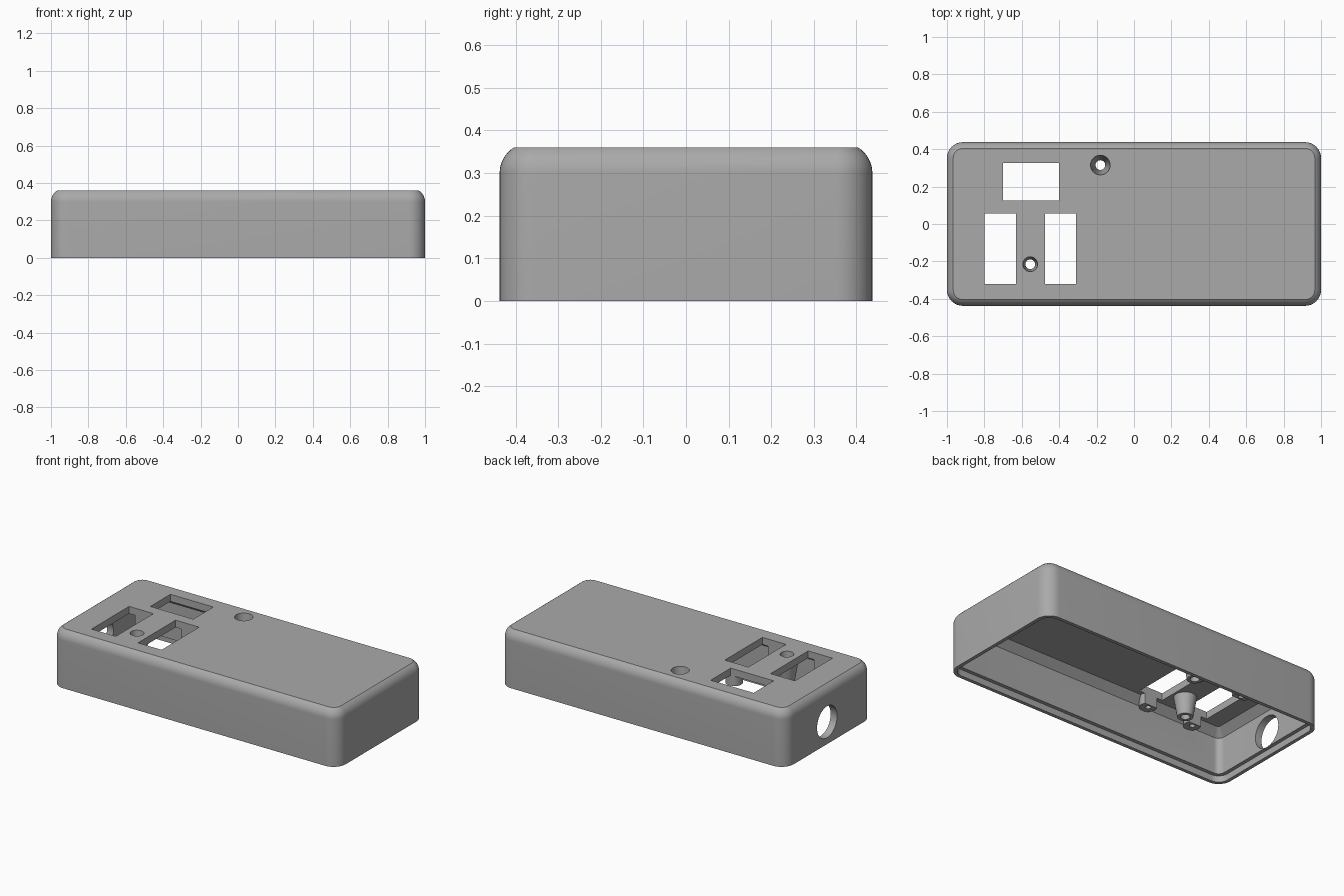
import bpy, bmesh, math
from mathutils import Matrix

cube = bpy.data.objects.get("Cube")
if cube:
    bpy.data.objects.remove(cube, do_unlink=True)

grey = bpy.data.materials.new("plain grey")
grey.use_nodes = True
colour = (0.4, 0.4, 0.4, 1)
grey.diffuse_color = colour
grey.node_tree.nodes["Principled BSDF"].inputs["Base Color"].default_value = colour

LENGTH, WIDTH, HEIGHT, CORNER = 2.0, 0.875, 0.36, 0.085
CEILING = 0.315


def finish(name, bm):
    bmesh.ops.recalc_face_normals(bm, faces=bm.faces)
    mesh = bpy.data.meshes.new(name)
    bm.to_mesh(mesh)
    bm.free()
    mesh.materials.append(grey)
    obj = bpy.data.objects.new(name, mesh)
    bpy.context.collection.objects.link(obj)
    return obj


def rounded_loft(name, levels, steps=10):
    """Stack rounded rectangles given as (inset, height)."""
    bm = bmesh.new()
    rings = []
    for inset, z in levels:
        r = max(CORNER - inset, 0.015)
        cx, cy = LENGTH / 2 - inset - r, WIDTH / 2 - inset - r
        ring = []
        for q, (sx, sy) in enumerate([(1, 1), (-1, 1), (-1, -1), (1, -1)]):
            for i in range(steps + 1):
                a = math.pi / 2 * (q + i / steps)
                ring.append(bm.verts.new((sx * cx + r * math.cos(a), sy * cy + r * math.sin(a), z)))
        rings.append(ring)
    n = len(rings[0])
    for low, high in zip(rings, rings[1:]):
        for i in range(n):
            j = (i + 1) % n
            bm.faces.new((low[i], low[j], high[j], high[i]))
    bm.faces.new(rings[0])
    bm.faces.new(rings[-1])
    return finish(name, bm)


def cone(name, x, y, z0, z1, r0, r1, turn=None):
    bm = bmesh.new()
    place = Matrix.Translation((x, y, (z0 + z1) / 2))
    bmesh.ops.create_cone(bm, cap_ends=True, segments=40, radius1=r0, radius2=r1,
                          depth=z1 - z0, matrix=place @ (turn or Matrix()))
    return finish(name, bm)


def box(name, x0, x1, y0, y1, z0, z1):
    bm = bmesh.new()
    bmesh.ops.create_cube(bm, size=1, matrix=Matrix.Translation(
        ((x0 + x1) / 2, (y0 + y1) / 2, (z0 + z1) / 2)) @ Matrix.Diagonal((x1 - x0, y1 - y0, z1 - z0, 1)))
    return finish(name, bm)


def combine(target, tool, operation):
    mod = target.modifiers.new("join", "BOOLEAN")
    mod.operation, mod.solver, mod.object = operation, "EXACT", tool
    bpy.context.view_layer.objects.active = target
    bpy.ops.object.modifier_apply(modifier=mod.name)
    bpy.data.objects.remove(tool, do_unlink=True)


# Outer body with rolled top edge
arc_r, sweep = 0.071, math.radians(58)
levels = [(0, 0)]
for i in range(9):
    a = sweep * i / 8
    levels.append((arc_r * (1 - math.cos(a)), HEIGHT - arc_r * (math.sin(sweep) - math.sin(a))))
shell = rounded_loft("enclosure_shell", levels)

# Cavity with stepped rim and chamfered ceiling
combine(shell, rounded_loft("cavity", [(0.022, -0.05), (0.022, 0.04), (0.045, 0.04),
                                       (0.045, 0.27), (0.09, CEILING)]), "DIFFERENCE")

# Screw bosses: x, y, tip height, top hole radius
screws = [(-0.18, 0.315, 0.06, 0.053), (-0.555, -0.215, 0.19, 0.04)]
for x, y, tip, r in screws:
    combine(shell, cone("boss", x, y, tip, CEILING + 0.015, 0.045, r + 0.028), "UNION")

# Small mounting posts at the ends of the paired windows
windows = [(-0.70, -0.40, 0.125, 0.325), (-0.80, -0.63, -0.32, 0.055), (-0.475, -0.31, -0.32, 0.055)]
posts = [((x0 + x1) / 2, y) for x0, x1, y0, y1 in windows[1:] for y in (y0 - 0.025, y1 + 0.025)]
for x, y in posts:
    combine(shell, cone("post", x, y, 0.25, CEILING + 0.015, 0.05, 0.05), "UNION")

# Openings
for x0, x1, y0, y1 in windows:
    combine(shell, box("window", x0, x1, y0, y1, 0.1, 0.5), "DIFFERENCE")
for x, y, tip, r in screws:
    combine(shell, cone("screw_hole", x, y, tip - 0.01, HEIGHT + 0.005, 0.025, r), "DIFFERENCE")
for x, y in posts:
    combine(shell, cone("pilot_hole", x, y, 0.2, 0.3, 0.016, 0.016), "DIFFERENCE")

# Round cable port in the end wall
combine(shell, cone("cable_port", -1, 0.02, 0.04, 0.24, 0.1, 0.1,
                    Matrix.Rotation(math.pi / 2, 4, "Y")), "DIFFERENCE")

# Smooth shading with sharp edges kept
bpy.ops.object.select_all(action="DESELECT")
shell.select_set(True)
bpy.context.view_layer.objects.active = shell
bpy.ops.object.shade_smooth_by_angle(angle=math.radians(25))
